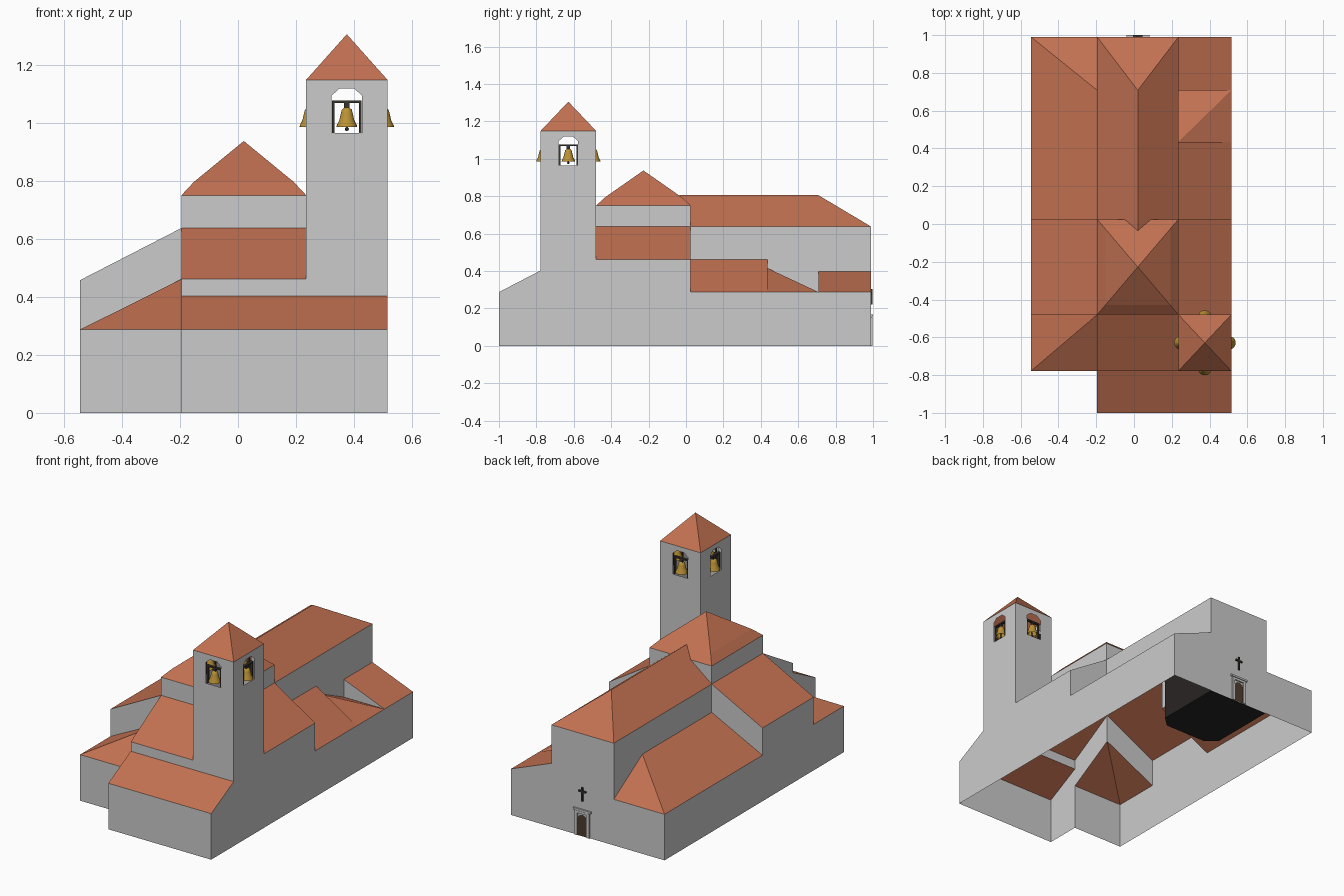
import bpy, bmesh, math
from mathutils import Vector, Matrix

if "Cube" in bpy.data.objects:
    bpy.data.objects.remove(bpy.data.objects["Cube"])


def material(name, rgb):
    m = bpy.data.materials.new(name)
    m.diffuse_color = (*rgb, 1)
    m.use_nodes = True
    m.node_tree.nodes["Principled BSDF"].inputs["Base Color"].default_value = m.diffuse_color
    return m


WALL = material("pale grey plaster", (0.6, 0.6, 0.6))
ROOF = material("terracotta tile", (0.54, 0.165, 0.083))
GOLD = material("bell bronze", (0.5, 0.29, 0.035))
DARK = material("dark iron", (0.04, 0.034, 0.026))
WOOD = material("brown door wood", (0.075, 0.045, 0.028))
HALL = material("near black interior", (0.022, 0.018, 0.018))

# Plan lines of the building
XL, X0, X1, XR = -0.545, -0.195, 0.235, 0.515
YA, YB, YC, YD, YE, YF, YG = -1.0, -0.778, -0.48, 0.025, 0.435, 0.708, 0.99


def add_object(name, bm, mats):
    me = bpy.data.meshes.new(name)
    bm.to_mesh(me)
    bm.free()
    for m in mats:
        me.materials.append(m)
    ob = bpy.data.objects.new(name, me)
    bpy.context.collection.objects.link(ob)
    return ob


def shell(name, polys):
    """Open shell; sloping faces become roof, upright faces become wall."""
    bm = bmesh.new()
    pts = [Vector(p) for poly in polys for p in poly]
    mid = Vector([(min(p[i] for p in pts) + max(p[i] for p in pts)) / 2 for i in range(3)])
    for poly in polys:
        clean = [p for i, p in enumerate(poly)
                 if (Vector(p) - Vector(poly[i - 1])).length > 1e-5]
        f = bm.faces.new([bm.verts.new(p) for p in clean])
        f.normal_update()
        sloped = abs(f.normal.z) > 0.1
        out = f.normal.z if sloped else f.normal.dot(f.calc_center_median() - mid)
        if out < 0:
            f.normal_flip()
        f.material_index = int(sloped)
    bmesh.ops.remove_doubles(bm, verts=bm.verts, dist=1e-5)
    return add_object(name, bm, [WALL, ROOF])


def ring(x0, x1, y0, y1):
    return [(x0, y0), (x1, y0), (x1, y1), (x0, y1)]


def block(name, x0, x1, y0, y1, h, hip=None, **bases):
    """h: eave heights anticlockwise from front left; bases: wall foot heights."""
    c = ring(x0, x1, y0, y1)
    t = [(*c[i], h[i]) for i in range(4)]
    if hip is None:
        polys = [t]
    else:
        k = hip
        polys = [[t[k], t[k - 3], t[k - 2]], [t[k], t[k - 2], t[k - 1]]]
    for i, side in enumerate(("front", "right", "back", "left")):
        if side in bases:
            j = (i + 1) % 4
            b = bases[side]
            polys.append([(*c[i], b[0]), (*c[j], b[1]), t[j], t[i]])
    return shell(name, polys)


G = (0, 0)
LOW, MID, HIGH = 0.287, 0.461, 0.637

# Front porch and front end of nave and left aisle
block("front_porch", X0, XR, YA, YB, (LOW, LOW, 0.402, 0.402), front=G, left=G, right=G)
block("left_aisle_front", XL, X0, YB, YC, (LOW, LOW, MID, LOW), hip=0, front=G, left=G)
block("nave_front", X0, X1, YB, YC, (MID, MID, HIGH, HIGH),
      front=(0.402, 0.402), left=(MID, LOW))

# Transepts on both sides of the crossing
block("left_transept", XL, X0, YC, YD, (0.457, HIGH, HIGH, 0.457),
      left=G, front=(LOW, MID), back=(MID, LOW))
block("right_transept", X1, XR, YC, YD, (HIGH, MID, MID, HIGH),
      right=G, back=(LOW, MID))

# Rear aisles
block("left_aisle", XL, X0, YD, YF, (LOW, MID, MID, LOW), left=G)
block("left_aisle_hip", XL, X0, YF, YG, (LOW, MID, LOW, LOW), hip=1, left=G, back=G)
block("right_aisle", X1, XR, YD, YE, (MID, LOW, LOW, MID), right=G, back=(LOW, 0.415))
block("right_aisle_hip", X1, XR, YE, YF, (0.415, LOW, LOW, LOW), hip=0, right=G)
block("right_chapel", X1, XR, YF, YG, (0.397, LOW, LOW, 0.397),
      right=G, back=G, front=(LOW, LOW))

# Rear nave with hipped roof running into the crossing
XM, RIDGE = (X0 + X1) / 2, 0.805
ra, rb = (XM, YD - 0.06, RIDGE), (XM, YF, RIDGE)
shell("nave", [
    [(X0, YD, HIGH), ra, rb, (X0, YG, HIGH)],
    [(X1, YD, HIGH), ra, rb, (X1, YG, HIGH)],
    [(X0, YG, HIGH), (X1, YG, HIGH), rb],
    [(X0, YG, 0), (X1, YG, 0), (X1, YG, HIGH), (X0, YG, HIGH)],
    [(X0, YD, MID), (X0, YF, MID), (X0, YG, LOW), (X0, YG, HIGH), (X0, YD, HIGH)],
    [(X1, YD, MID), (X1, YE, MID), (X1, YE, 0.415), (X1, YF, LOW), (X1, YF, 0.397),
     (X1, YG, 0.397), (X1, YG, HIGH), (X1, YD, HIGH)],
])

# Crossing with two-pitch pyramid roof
cy = (YC + YD) / 2
low = [(*p, 0.75) for p in ring(X0, X1, YC, YD)]
top = [(XM + (x - XM) * 0.8, cy + (y - cy) * 0.8, 0.796) for x, y, z in low]
polys = []
for i in range(4):
    a, b = low[i - 1], low[i]
    polys += [[a, b, top[i], top[i - 1]], [top[i - 1], top[i], (XM, cy, 0.937)],
              [(*a[:2], HIGH), (*b[:2], HIGH), b, a]]
shell("crossing", polys)

# Bell tower: four walls, each made of two halves around an arched opening
TX, TY, EAVE = (X1 + XR) / 2, (YB + YC) / 2, 1.148
corners = ring(X1, XR, YB, YC)
feet = [(0.402, 0.402), (0, 0), (MID, HIGH), (HIGH, MID)]
polys = []
for i in range(4):
    p, q = Vector(corners[i]), Vector(corners[(i + 1) % 4])
    m, d = (p + q) / 2, (q - p).normalized()
    mid_foot = sum(feet[i]) / 2
    for end, s, foot in ((p, -1, feet[i][0]), (q, 1, feet[i][1])):
        line = [(end, foot), (m, mid_foot), (m, 0.965), (m + d * s * 0.052, 0.965),
                (m + d * s * 0.052, 1.094), (m + d * s * 0.025, 1.118),
                (m, 1.118), (m, EAVE), (end, EAVE)]
        polys.append([(v.x, v.y, z) for v, z in line])
    polys.append([(*p, EAVE), (*q, EAVE), (TX, TY, 1.305)])
shell("bell_tower", polys)


def boxes(name, mat, items, frame=Matrix()):
    bm = bmesh.new()
    for loc, size in items:
        bmesh.ops.create_cube(bm, size=1, matrix=frame @ Matrix.Translation(loc)
                              @ Matrix.Diagonal((*size, 1)))
    return add_object(name, bm, [mat])


def turned(name, mat, profile, frame, steps=20):
    bm = bmesh.new()
    vs = [bm.verts.new((r, 0, z)) for r, z in profile]
    es = [bm.edges.new(e) for e in zip(vs, vs[1:])]
    bmesh.ops.spin(bm, geom=vs + es, cent=(0, 0, 0), axis=(0, 0, 1),
                   angle=math.tau, steps=steps)
    bmesh.ops.remove_doubles(bm, verts=bm.verts, dist=1e-5)
    bmesh.ops.recalc_face_normals(bm, faces=bm.faces)
    bm.transform(frame)
    ob = add_object(name, bm, [mat])
    ob.data.shade_smooth()
    ob.data.set_sharp_from_angle(angle=math.radians(40))
    return ob


# Bell, clapper and hanging frame in each opening
BELL = [(0.027, 0.99), (0.036, 0.985), (0.034, 0.993), (0.026, 1.008),
        (0.021, 1.03), (0.017, 1.045), (0.008, 1.053), (0, 1.054)]
CLAPPER = [(0, 0.971), (0.006, 0.974), (0.007, 0.979), (0.003, 0.985), (0.003, 1.03), (0, 1.03)]
for i, side in enumerate(("front", "right", "back", "left")):
    reach = (YC - YB if i % 2 == 0 else XR - X1) / 2 - 0.013
    frame = (Matrix.Translation((TX, TY, 0)) @ Matrix.Rotation(i * math.pi / 2, 4, 'Z')
             @ Matrix.Translation((0, -reach, 0)))
    turned("bell_" + side, GOLD, BELL, frame)
    turned("clapper_" + side, DARK, CLAPPER, frame, 10)
    boxes("bell_frame_" + side, DARK, [
        ((-0.047, 0, 1.02), (0.009, 0.016, 0.11)),
        ((0.047, 0, 1.02), (0.009, 0.016, 0.11)),
        ((0, 0, 1.072), (0.103, 0.016, 0.009)),
        ((0, 0, 1.06), (0.02, 0.012, 0.018))], frame)

# Rear doorway surround, arched door leaf and wall cross
boxes("door_surround", WALL, [
    ((XM - 0.042, YG + 0.004, 0.075), (0.018, 0.008, 0.15)),
    ((XM + 0.042, YG + 0.004, 0.075), (0.018, 0.008, 0.15)),
    ((XM, YG + 0.004, 0.147), (0.102, 0.008, 0.014)),
    ((XM, YG + 0.005, 0.162), (0.122, 0.01, 0.012))])
bm = bmesh.new()
arch = [(-0.033, 0), (0.033, 0)] + [(0.033 * math.cos(a), 0.1 + 0.033 * math.sin(a))
                                    for a in (k * math.pi / 8 for k in range(9))]
leaf = bm.faces.new([bm.verts.new((XM - x, YG + 0.003, z)) for x, z in arch])
add_object("door_leaf", bm, [WOOD])
boxes("wall_cross", DARK, [
    ((XM, YG + 0.004, 0.262), (0.011, 0.008, 0.085)),
    ((XM, YG + 0.004, 0.28), (0.05, 0.008, 0.011))])

# Dark hall behind the door, with cut inner corners
bm = bmesh.new()
plan = [(X0 + 0.005, YG - 0.006), (X0 + 0.005, 0.56), (X0 + 0.07, 0.5),
        (X1 - 0.07, 0.5), (X1 - 0.005, 0.56), (X1 - 0.005, YG - 0.006)]
base = bm.faces.new([bm.verts.new((x, y, 0.002)) for x, y in plan])
up = bmesh.ops.extrude_face_region(bm, geom=[base], use_keep_orig=True)
bmesh.ops.translate(bm, vec=(0, 0, 0.44),
                    verts=[g for g in up["geom"] if isinstance(g, bmesh.types.BMVert)])
bmesh.ops.recalc_face_normals(bm, faces=bm.faces)
add_object("inner_hall", bm, [HALL])
